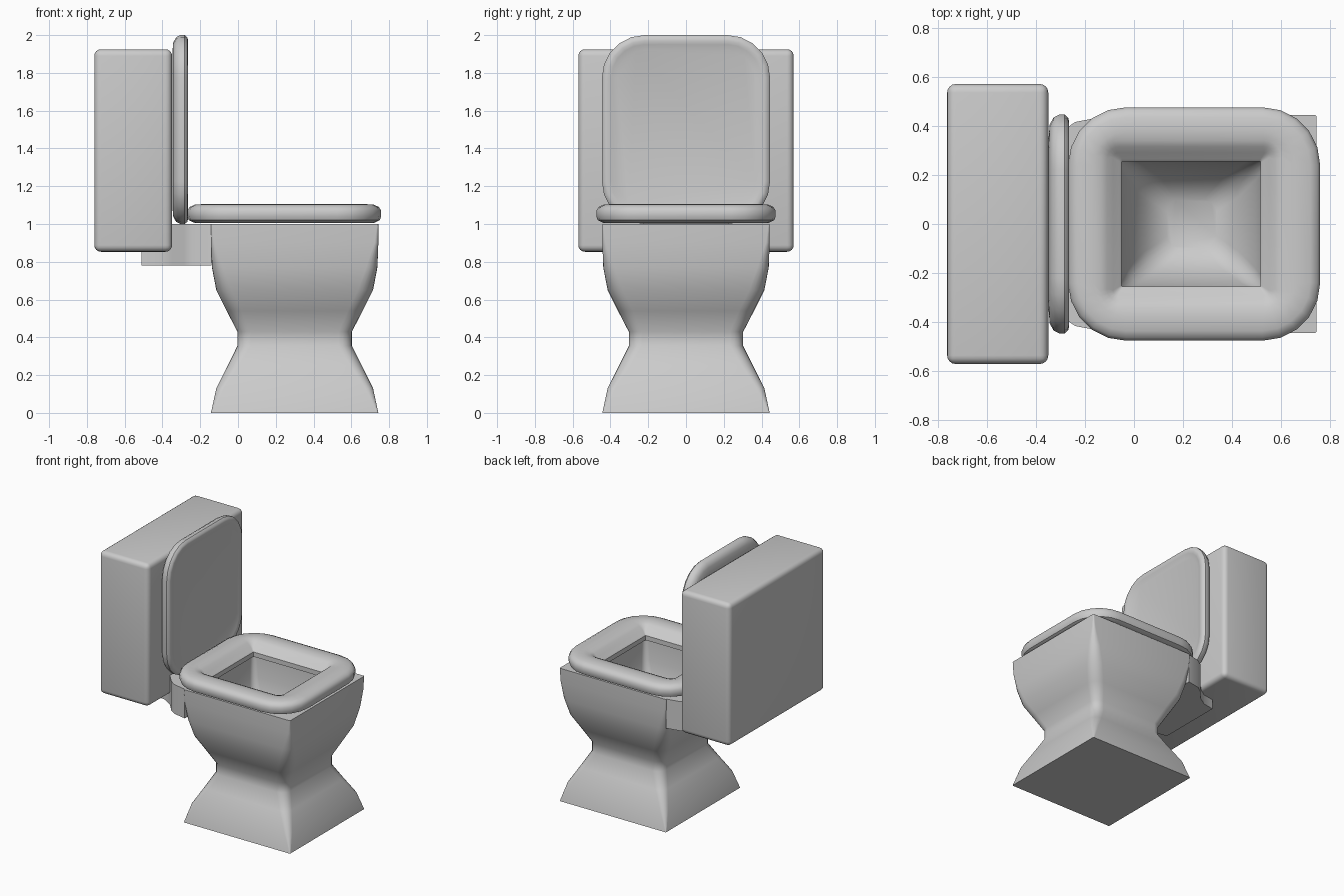
import bpy, bmesh, math

if "Cube" in bpy.data.objects:
    bpy.data.objects.remove(bpy.data.objects["Cube"])


def outline(cx, cy, hx, hy, r, n=5):
    """Rounded rectangle, counter-clockwise."""
    pts = []
    for k, (sx, sy) in enumerate([(1, 1), (-1, 1), (-1, -1), (1, -1)]):
        for i in range(n + 1):
            a = math.pi / 2 * (k + i / n)
            pts.append((cx + sx * (hx - r) + r * math.cos(a),
                        cy + sy * (hy - r) + r * math.sin(a)))
    return pts


def finish(bm, name, angle=40):
    bmesh.ops.recalc_face_normals(bm, faces=bm.faces)
    me = bpy.data.meshes.new(name)
    bm.to_mesh(me)
    bm.free()
    ob = bpy.data.objects.new(name, me)
    bpy.context.collection.objects.link(ob)
    bpy.ops.object.select_all(action='DESELECT')
    ob.select_set(True)
    bpy.context.view_layer.objects.active = ob
    bpy.ops.object.shade_smooth_by_angle(angle=math.radians(angle))
    return ob


def loft(name, rings, place=lambda a, b, h: (a, b, h), closed=False, angle=40):
    """Skin rings of (cx, cy, half_x, half_y, radius, height)."""
    bm = bmesh.new()
    loops = [[bm.verts.new(place(a, b, ring[5])) for a, b in outline(*ring[:5])]
             for ring in rings]
    n = len(loops[0])
    pairs = list(zip(loops, loops[1:])) + ([(loops[-1], loops[0])] if closed else [])
    for lo, hi in pairs:
        for i in range(n):
            j = (i + 1) % n
            bm.faces.new((lo[i], lo[j], hi[j], hi[i]))
    if not closed:
        bm.faces.new(loops[0])
        bm.faces.new(loops[-1])
    return finish(bm, name, angle)


# Pedestal and bowl: outer profile (half width, corner radius, height), then cavity
outer = [(.443, .006, 0), (.415, .04, .13), (.355, .06, .25), (.303, .07, .355),
         (.303, .07, .43), (.36, .08, .54), (.415, .08, .65), (.438, .06, .77),
         (.443, .02, .9), (.443, .006, 1.0)]
cavity = [(.30, .275, .03, 1.0), (.295, .27, .04, .85), (.26, .24, .06, .7),
          (.19, .18, .07, .57), (.10, .10, .05, .5)]
loft("bowl", [(.3, 0, h, h, r, z) for h, r, z in outer] +
     [(.235, 0, hx, hy, r, z) for hx, hy, r, z in cavity])

# Neck joining bowl and tank, flaring towards the bowl
bm = bmesh.new()
half = [(-.51, .25), (-.42, .265), (-.35, .31), (-.29, .38), (-.24, .415), (-.139, .435)]
base = [bm.verts.new((x, y, .78)) for x, y in half + [(x, -y) for x, y in half[::-1]]]
face = bm.faces.new(base)
ext = bmesh.ops.extrude_face_region(bm, geom=[face])
bmesh.ops.translate(bm, vec=(0, 0, .22),
                    verts=[g for g in ext["geom"] if isinstance(g, bmesh.types.BMVert)])
finish(bm, "neck")

# Seat ring: outer rounded section, then inner lip around a square hole
seat_out = [(.04, 1.005), (.008, 1.02), (0, 1.04), (0, 1.07), (.012, 1.09),
            (.04, 1.103), (.1, 1.106)]
seat_in = [(.085, .07, 1.1), (.06, .05, 1.09), (.035, .02, 1.065), (.01, .01, 1.05),
           (0, .004, 1.04), (0, .004, 1.005)]
loft("seat",
     [(.245, 0, .513 - d, .475 - d, .235 - d, z) for d, z in seat_out] +
     [(.2325, 0, .2825 + d, .255 + d, r, z) for d, r, z in seat_in], closed=True)

# Raised lid with a shallow dished front
lid = [(.1, -.348), (.04, -.343), (.012, -.328), (0, -.305), (0, -.282), (.012, -.268),
       (.03, -.264), (.05, -.268), (.08, -.277)]
loft("lid", [(0, 1.5, .445 - d, .5 - d, .225 - d, x) for d, x in lid],
     place=lambda a, b, h: (h, a, b))

# Tank: block with softened edges
bm = bmesh.new()
bmesh.ops.create_cube(bm, size=1)
bmesh.ops.scale(bm, vec=(.412, 1.14, 1.072), verts=bm.verts)
bmesh.ops.translate(bm, vec=(-.555, 0, 1.389), verts=bm.verts)
bmesh.ops.bevel(bm, geom=list(bm.edges), offset=.035, segments=4, profile=.5,
                affect='EDGES')
finish(bm, "tank")
